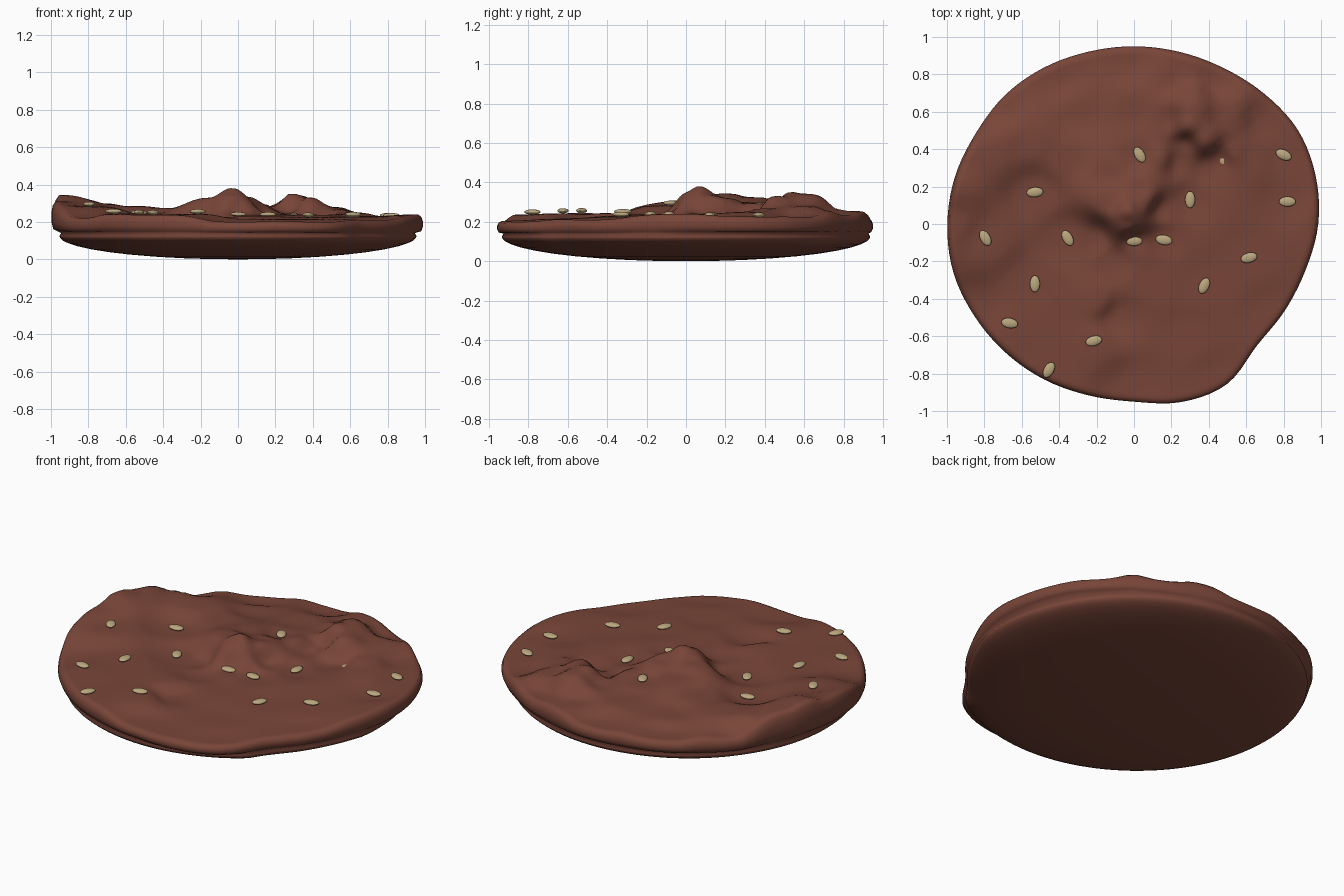
import bpy, bmesh, math

if "Cube" in bpy.data.objects:
    bpy.data.objects.remove(bpy.data.objects["Cube"])

def material(name, rgb):
    m = bpy.data.materials.new(name)
    m.diffuse_color = (*rgb, 1)
    m.use_nodes = True
    m.node_tree.nodes["Principled BSDF"].inputs["Base Color"].default_value = m.diffuse_color
    return m

brown = material("chocolate", (0.19, 0.06, 0.04))
tan = material("seed_tan", (0.50, 0.39, 0.21))

# Seeds: x, y, z, heading in degrees
seeds = [(.03, .37, .285, -60), (.80, .37, .235, -25), (.30, .13, .235, 90),
         (.82, .12, .235, 0), (.16, -.085, .24, -10), (.615, -.18, .24, 15),
         (.375, -.33, .238, 65), (-.53, .17, .25, 5), (-.795, -.075, .295, -60),
         (-.355, -.075, .23, -60), (-.53, -.32, .252, 90), (-.665, -.53, .257, -10),
         (-.215, -.625, .256, 15), (-.455, -.78, .25, 60), (0, -.09, .24, 0),
         (.48, .35, .215, 90)]

# Landmarks of the folded top: ridges, lumps, dips and rim
marks = [(-.03, .06, .395), (-.03, .00, .35), (.06, .13, .34), (-.14, .13, .33), (.03, .2, .32),
         (.14, .35, .30), (.19, .55, .27), (.2, .78, .25), (-.12, .28, .30), (-.35, .36, .275),
         (-.55, .44, .285), (-.72, .45, .30), (-.88, .35, .325), (-.95, .2, .345), (-.96, .02, .31),
         (-.2, -.08, .21), (-.1, -.2, .215), (.15, .08, .235), (.24, .33, .23),
         (.28, .53, .365), (.31, .62, .345), (.38, .45, .34), (.52, .37, .285), (.62, .33, .25),
         (.27, .42, .24), (.38, .3, .215), (.5, .6, .28), (.7, .55, .22), (.45, .78, .23),
         (0, .9, .215), (-.4, .8, .21), (-.3, .6, .245), (0, .6, .26), (-.75, .6, .22),
         (-.2, -.42, .245), (-.1, -.5, .20), (.1, -.3, .23), (.3, -.6, .215),
         (0, -.88, .20), (.45, -.86, .20), (.75, -.5, .21), (.95, .0, .24), (-.8, -.5, .22)]
field = marks + [(x, y, z - .012) for x, y, z, a in seeds]

def height(x, y):
    num = den = 0
    for px, py, pz in field:
        w = 1 / ((x - px) ** 2 + (y - py) ** 2 + .003) ** 2
        num += w * pz
        den += w
    return num / den

# Uneven outline radius every 15 degrees from +x
radii = [.985, 1.005, 1.01, .985, .962, .952, .95, .953, .965, .975, .975, .99,
         .998, 1.0, .985, .972, .96, .948, .95, .985, .99, .925, .93, .95]

def outline(t):
    f = t / (2 * math.pi) * 24
    i = int(f)
    p, q, r, s = (radii[(i + k) % 24] for k in (-1, 0, 1, 2))
    u = f - i
    return q + .5 * u * (r - p + u * (2*p - 5*q + 4*r - s + u * (3*(q - r) + s - p)))

# Patty: domed underside, pinched seam, rounded rim and folded top
N, TOP = 120, 44
bm = bmesh.new()
def ring(fn):
    return [bm.verts.new(fn(2 * math.pi * k / N)) for k in range(N)]

def under(s, z):
    def fn(t):
        r = min(.955 * (1 - .02 * math.sin(t) ** 2), outline(t) - .01) * s
        return (r * math.cos(t), r * math.sin(t), z)
    return fn

def rim(s, k):
    def fn(t):
        R = outline(t)
        c, d = math.cos(t), math.sin(t)
        z = height(R * s * c, R * s * d)
        return (R * s * c, R * s * d, .135 + (z - .135) * k)
    return fn

rings = [ring(under(s, .125 * (1 - math.sqrt(1 - s * s))))
         for s in (.15, .3, .45, .6, .72, .82, .9, .95, .98, .995, 1)]
rings.append(ring(under(.99, .14)))
rings += [ring(rim(s, k)) for s, k in ((.99, .15), (1, .4), (1, .65), (.992, .88), (.975, 1))]
rings += [ring(rim(.975 * (1 - j / TOP), 1)) for j in range(1, TOP)]
for a, b in zip(rings, rings[1:]):
    for k in range(N):
        n = (k + 1) % N
        bm.faces.new((a[k], a[n], b[n], b[k]))
for loop, z, flip in ((rings[0], 0, True), (rings[-1], height(0, 0), False)):
    c = bm.verts.new((0, 0, z))
    for k in range(N):
        e = (loop[k], loop[(k + 1) % N], c)
        bm.faces.new(e[::-1] if flip else e)
bmesh.ops.recalc_face_normals(bm, faces=bm.faces)
mesh = bpy.data.meshes.new("cookie")
bm.to_mesh(mesh)
bm.free()
mesh.materials.append(brown)
mesh.shade_smooth()
cookie = bpy.data.objects.new("cookie", mesh)
bpy.context.collection.objects.link(cookie)

# Scattered seeds
bpy.ops.mesh.primitive_uv_sphere_add(segments=20, ring_count=12, radius=1)
first = bpy.context.object
bpy.ops.object.shade_smooth()
first.data.materials.append(tan)
for i, (x, y, z, a) in enumerate(seeds):
    o = first if i == 0 else first.copy()
    if i:
        bpy.context.collection.objects.link(o)
    o.name = f"seed_{i + 1}"
    o.location = (x, y, z)
    o.rotation_euler = (0, 0, math.radians(a))
    o.scale = (.045, .027, .013)
